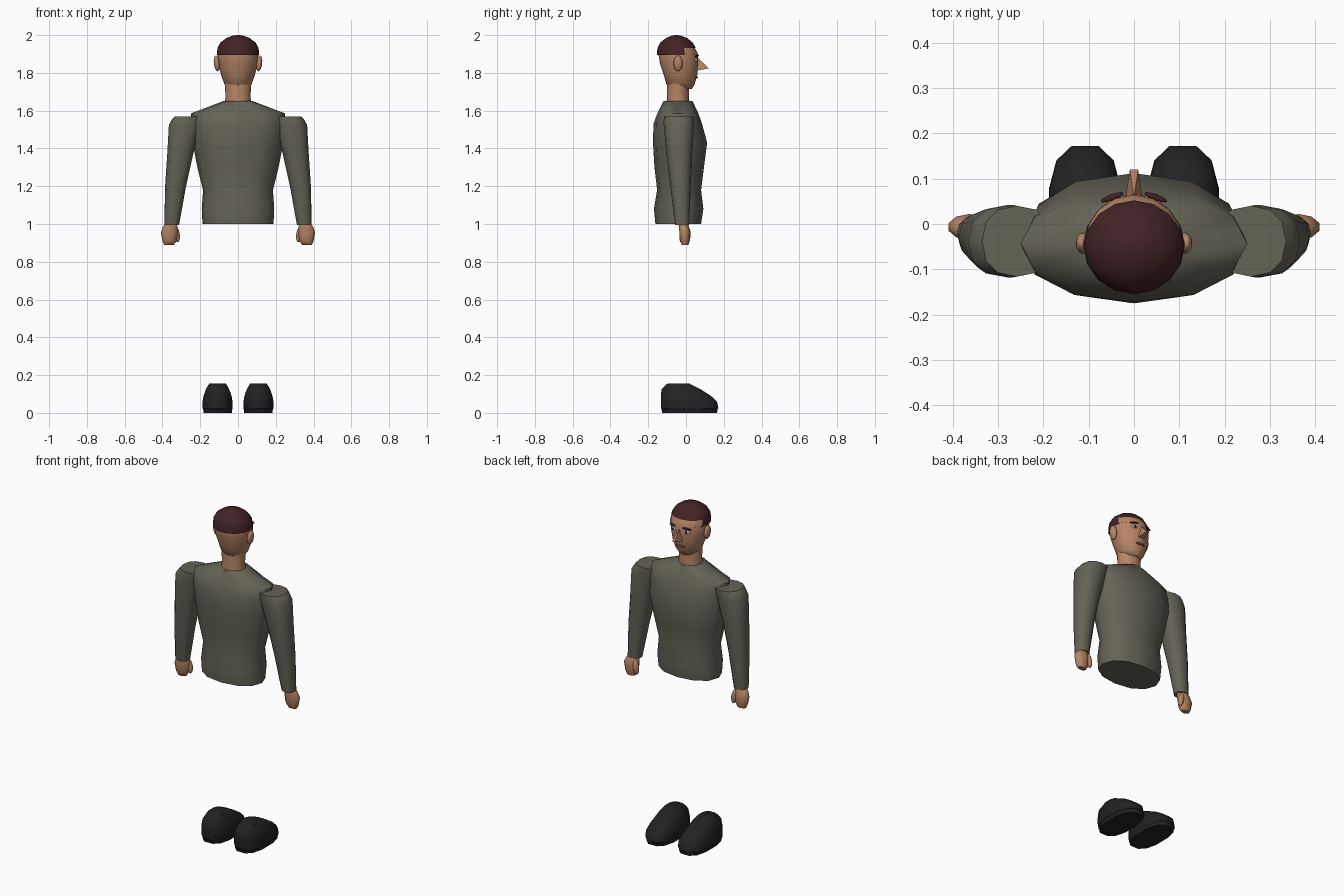
import bpy, bmesh, math
from mathutils import Vector

if "Cube" in bpy.data.objects:
    bpy.data.objects.remove(bpy.data.objects["Cube"], do_unlink=True)


def material(name, rgb):
    m = bpy.data.materials.new(name)
    m.use_nodes = True
    m.diffuse_color = (*rgb, 1)
    m.node_tree.nodes["Principled BSDF"].inputs["Base Color"].default_value = (*rgb, 1)
    return m


CLOTH = material("olive grey cloth", (0.13, 0.125, 0.093))
SKIN = material("skin", (0.47, 0.235, 0.13))
HAIR = material("dark brown hair", (0.055, 0.016, 0.018))
BLACK = material("black leather", (0.016, 0.016, 0.016))
WHITE = material("eye white", (0.6, 0.58, 0.54))
LIP = material("lip", (0.22, 0.085, 0.06))


def finish(bm, name, mat, angle=40):
    bmesh.ops.recalc_face_normals(bm, faces=bm.faces)
    mesh = bpy.data.meshes.new(name)
    bm.to_mesh(mesh)
    bm.free()
    mesh.materials.append(mat)
    ob = bpy.data.objects.new(name, mesh)
    bpy.context.collection.objects.link(ob)
    bpy.ops.object.select_all(action="DESELECT")
    ob.select_set(True)
    bpy.context.view_layer.objects.active = ob
    bpy.ops.object.shade_smooth_by_angle(angle=math.radians(angle))
    return ob


def loft(name, mat, rings, sides=12, power=1.0, turn=0.0, keep=None, angle=40):
    """Stack oval rings, each given as (z, x min, x max, y min, y max)."""
    bm = bmesh.new()
    loops = []
    for z, x0, x1, y0, y1 in rings:
        loop = []
        for i in range(sides):
            a = math.tau * (i + turn) / sides
            u, v = math.sin(a), math.cos(a)
            u = math.copysign(abs(u) ** power, u)
            v = math.copysign(abs(v) ** power, v)
            loop.append(bm.verts.new(((x0 + x1) / 2 + u * (x1 - x0) / 2,
                                      (y0 + y1) / 2 + v * (y1 - y0) / 2, z)))
        loops.append(loop)
    for a, b in zip(loops, loops[1:]):
        for i in range(sides):
            j = (i + 1) % sides
            bm.faces.new((a[i], a[j], b[j], b[i]))
    bm.faces.new(loops[0])
    bm.faces.new(loops[-1])
    if keep:
        drop = [f for f in bm.faces if not keep(f.calc_center_median())]
        bmesh.ops.delete(bm, geom=drop, context="FACES")
    return finish(bm, name, mat, angle)


def ball(name, mat, centre, size, tilt=(0, 0, 0)):
    bm = bmesh.new()
    bmesh.ops.create_uvsphere(bm, u_segments=12, v_segments=8, radius=1)
    ob = finish(bm, name, mat, 60)
    ob.location, ob.scale, ob.rotation_euler = centre, size, tilt
    return ob


def centred(rows):
    return [(z, -r, r, y0, y1) for z, r, y0, y1 in rows]


def sided(rows, s):
    return [(z, *sorted((s * x0, s * x1)), y0, y1) for z, x0, x1, y0, y1 in rows]


# Torso
loft("sweater_body", CLOTH, centred([
    (1.0, 0.188, -0.162, 0.08), (1.08, 0.192, -0.17, 0.092),
    (1.18, 0.185, -0.153, 0.08), (1.3, 0.215, -0.167, 0.095),
    (1.43, 0.24, -0.175, 0.112), (1.53, 0.25, -0.172, 0.085),
    (1.585, 0.25, -0.152, 0.066), (1.65, 0.08, -0.12, 0.035)]), power=0.92, angle=60)

# Neck and head
loft("neck", SKIN, centred([
    (1.62, 0.072, -0.105, 0.02), (1.68, 0.066, -0.1, 0.015),
    (1.76, 0.072, -0.1, 0.018)]), 16)
loft("head", SKIN, centred([
    (1.715, 0.045, -0.07, 0.032), (1.74, 0.072, -0.104, 0.046),
    (1.79, 0.09, -0.118, 0.06), (1.85, 0.104, -0.138, 0.066),
    (1.9, 0.108, -0.146, 0.064), (1.935, 0.102, -0.14, 0.045),
    (1.965, 0.08, -0.12, 0.018), (1.985, 0.04, -0.09, -0.02)]), 16, angle=60)

# Hair cap, cut away over the forehead
loft("hair", HAIR, centred([
    (1.894, 0.112, -0.155, 0.062), (1.932, 0.109, -0.151, 0.052),
    (1.962, 0.092, -0.135, 0.034), (1.985, 0.06, -0.105, 0.005),
    (1.998, 0.025, -0.072, -0.03), (2.0, 0.008, -0.055, -0.045)]), 16,
    keep=lambda c: c.z > 1.92 or c.y < 0.0, angle=60)

# Nose wedge
bm = bmesh.new()
top = bm.verts.new((0, 0.058, 1.885))
tip = [bm.verts.new((s * 0.009, 0.12, 1.824)) for s in (-1, 1)]
base = [bm.verts.new((s * 0.02, 0.05, 1.81)) for s in (-1, 1)]
bmesh.ops.convex_hull(bm, input=[top] + tip + base)
finish(bm, "nose", SKIN, 30)

# Mouth
ball("mouth", LIP, (0, 0.054, 1.776), (0.032, 0.009, 0.006))

for s, side in ((-1, "right"), (1, "left")):
    # Face details
    ball(side + "_ear", SKIN, (s * 0.112, -0.042, 1.85), (0.016, 0.024, 0.042),
         (0, s * 0.12, 0))
    ball(side + "_eye", WHITE, (s * 0.042, 0.054, 1.868), (0.019, 0.009, 0.009),
         (0, 0, -s * 0.3))
    ball(side + "_pupil", BLACK, (s * 0.042, 0.061, 1.868), (0.008, 0.004, 0.008))
    ball(side + "_eyebrow", HAIR, (s * 0.048, 0.059, 1.89), (0.027, 0.007, 0.005),
         (0, s * 0.12, -s * 0.35))

    # Sleeve
    loft(side + "_sleeve", CLOTH, sided([
        (0.995, 0.312, 0.39, -0.058, 0.017), (1.2, 0.275, 0.386, -0.083, 0.025),
        (1.38, 0.235, 0.374, -0.105, 0.034), (1.525, 0.19, 0.366, -0.118, 0.042),
        (1.55, 0.185, 0.352, -0.118, 0.042), (1.57, 0.18, 0.335, -0.116, 0.04)], s),
        power=0.85, angle=50)

    # Fist and thumb
    loft(side + "_hand", SKIN, sided([
        (0.888, 0.338, 0.392, -0.02, 0.012), (0.91, 0.325, 0.402, -0.033, 0.02),
        (0.955, 0.316, 0.411, -0.035, 0.022), (0.985, 0.318, 0.4, -0.038, 0.016),
        (1.01, 0.328, 0.378, -0.04, 0.005)], s), 10, angle=60)
    ball(side + "_thumb", SKIN, (s * 0.325, 0.008, 0.945), (0.017, 0.017, 0.042),
         (0, s * 0.15, 0))

    # Shoe with a thin sole step
    loft(side + "_shoe", BLACK, sided([
        (0.0, 0.03, 0.184, -0.13, 0.168), (0.022, 0.028, 0.187, -0.134, 0.172),
        (0.024, 0.026, 0.19, -0.137, 0.176), (0.06, 0.027, 0.19, -0.137, 0.168),
        (0.09, 0.032, 0.184, -0.137, 0.135), (0.125, 0.045, 0.172, -0.132, 0.08),
        (0.155, 0.062, 0.154, -0.1, 0.02)], s), 12, power=0.75, turn=0.5, angle=50)
